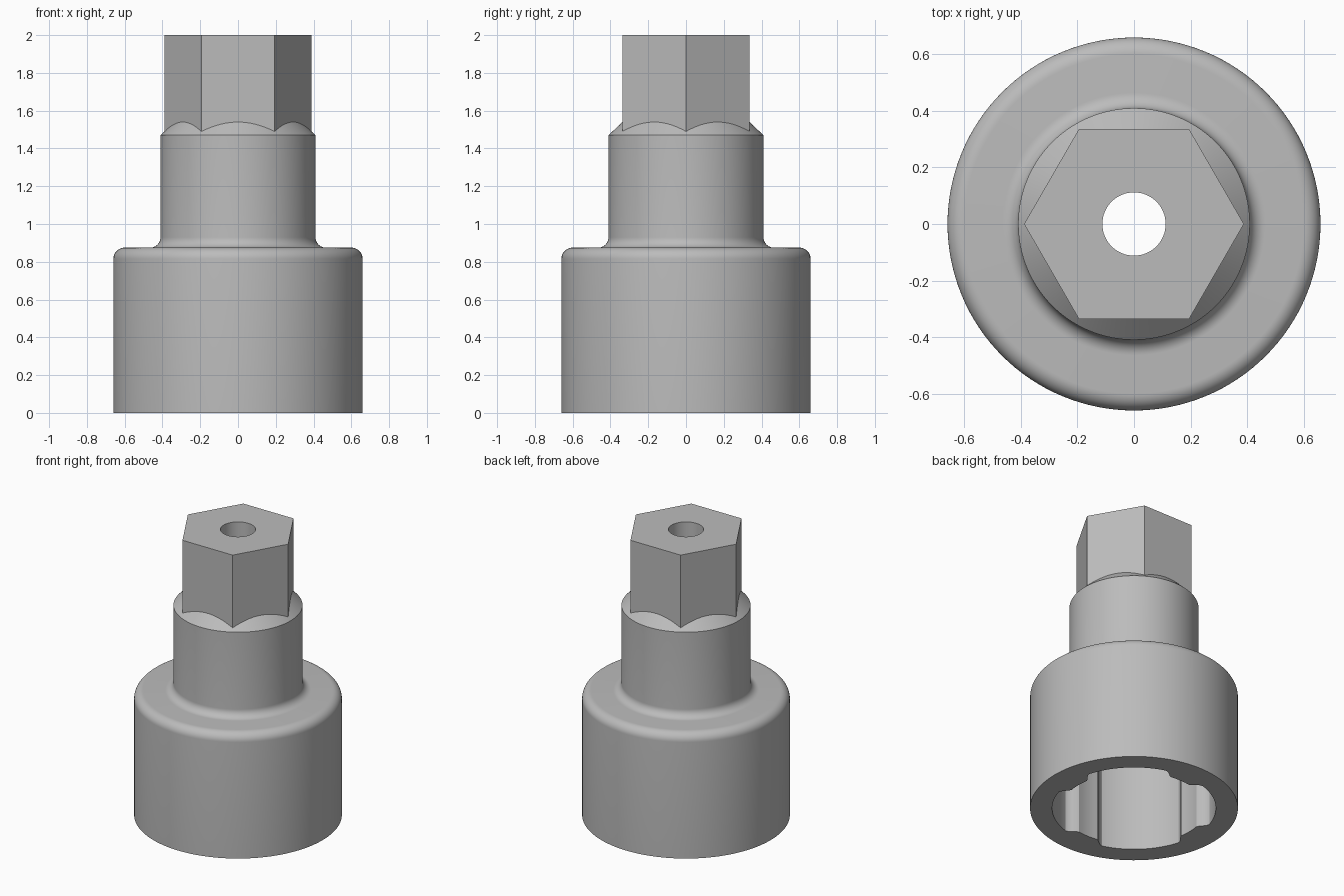
import bpy
import bmesh
import math

cube = bpy.data.objects.get("Cube")
if cube:
    bpy.data.objects.remove(cube, do_unlink=True)

steel = bpy.data.materials.new("satin_grey_steel")
steel.use_nodes = True
GREY = (0.5, 0.5, 0.5, 1)
steel.diffuse_color = GREY
steel.node_tree.nodes["Principled BSDF"].inputs["Base Color"].default_value = GREY


def arc(cx, cz, radius, start, end, steps=10):
    """Points (r, z) along an arc, angles in degrees."""
    angles = [math.radians(start + (end - start) * i / steps) for i in range(steps + 1)]
    return [(cx + radius * math.cos(a), cz + radius * math.sin(a)) for a in angles]


def stacked_solid(name, rings, sides, radius_at=lambda r, a: r):
    """Closed solid from (radius, z) rings, bottom to top."""
    bm = bmesh.new()
    loops = []
    for r, z in rings:
        loop = []
        for i in range(sides):
            a = math.tau * i / sides
            rad = radius_at(r, a)
            loop.append(bm.verts.new((rad * math.cos(a), rad * math.sin(a), z)))
        loops.append(loop)
    for low, high in zip(loops, loops[1:]):
        for i in range(sides):
            j = (i + 1) % sides
            bm.faces.new((low[i], low[j], high[j], high[i]))
    bm.faces.new(loops[0][::-1])
    bm.faces.new(loops[-1])
    mesh = bpy.data.meshes.new(name)
    bm.to_mesh(mesh)
    bm.free()
    mesh.materials.append(steel)
    obj = bpy.data.objects.new(name, mesh)
    bpy.context.collection.objects.link(obj)
    return obj


def combine(target, tool, operation):
    """Apply a boolean and discard the tool."""
    mod = target.modifiers.new(operation.lower(), "BOOLEAN")
    mod.operation = operation
    mod.solver = "EXACT"
    mod.object = tool
    bpy.ops.object.select_all(action="DESELECT")
    bpy.context.view_layer.objects.active = target
    target.select_set(True)
    bpy.ops.object.modifier_apply(modifier=mod.name)
    bpy.data.objects.remove(tool, do_unlink=True)


def ribbed(r, a):
    """Cavity radius with four rounded inward ribs on the axes."""
    quarter = math.pi / 2
    off = abs((a + quarter / 2) % quarter - quarter / 2)
    t = min(max((math.radians(17) - off) / math.radians(8), 0), 1)
    return r - 0.06 * t * t * (3 - 2 * t)


# Turned body: barrel, rounded shoulder, filleted neck and conical shoulder
profile = [(0.66, 0)]
profile += arc(0.6, 0.815, 0.06, 0, 90)
profile += arc(0.465, 0.93, 0.055, 270, 180)
profile += [(0.41, 1.47), (0.3, 1.575)]
body = stacked_solid("socket_adapter_body", profile, 128)

# Hexagonal drive shank
combine(body, stacked_solid("hex_shank", [(0.389, 1.3), (0.389, 2)], 6), "UNION")

# Ribbed socket cavity and central through bore
combine(body, stacked_solid("socket_cavity", [(0.52, -0.1), (0.52, 0.7)], 192, ribbed), "DIFFERENCE")
combine(body, stacked_solid("through_bore", [(0.112, 0.5), (0.112, 2.1)], 64), "DIFFERENCE")

bpy.ops.object.shade_smooth_by_angle(angle=math.radians(25))
